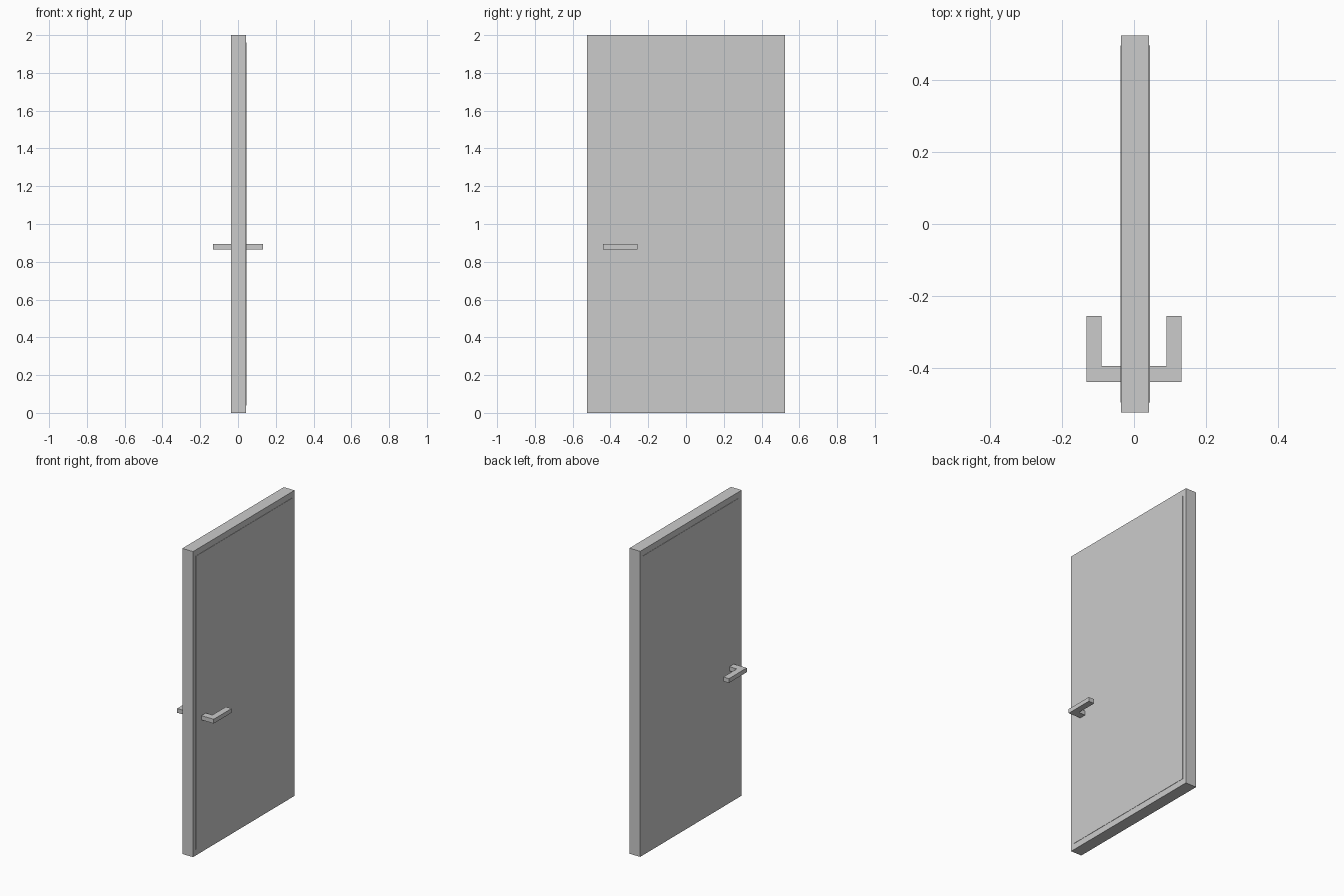
import bpy, bmesh

if "Cube" in bpy.data.objects:
    bpy.data.objects.remove(bpy.data.objects["Cube"])


def prism(name, outline, z0, z1):
    """Extrude a flat xy outline upward from z0 to z1."""
    bm = bmesh.new()
    face = bm.faces.new([bm.verts.new((x, y, z0)) for x, y in outline])
    top = bmesh.ops.extrude_face_region(bm, geom=[face])["geom"]
    bmesh.ops.translate(bm, vec=(0, 0, z1 - z0),
                        verts=[v for v in top if isinstance(v, bmesh.types.BMVert)])
    bmesh.ops.recalc_face_normals(bm, faces=bm.faces)
    mesh = bpy.data.meshes.new(name)
    bm.to_mesh(mesh)
    bm.free()
    obj = bpy.data.objects.new(name, mesh)
    bpy.context.collection.objects.link(obj)
    return obj


def rect(x0, x1, y):
    return [(x0, -y), (x1, -y), (x1, y), (x0, y)]


BACK, FRONT = -0.036, 0.042   # the two broad faces of the door
LIP = 0.002                   # height of the raised panels

# Door slab
prism("door_slab", rect(BACK, FRONT, 0.525), 0, 2)

# Thin raised panel on each broad face
prism("panel_right", rect(FRONT - 0.005, FRONT + LIP, 0.497), 0.04, 1.96)
prism("panel_left", rect(BACK - LIP, BACK + 0.005, 0.497), 0.04, 1.96)

# L-shaped lever handle on each side
lever = [(0.03, -0.44), (0.132, -0.44), (0.132, -0.256),
         (0.091, -0.256), (0.091, -0.395), (0.03, -0.395)]
for name, side in (("handle_right", 1), ("handle_left", -1)):
    prism(name, [(side * x, y) for x, y in lever], 0.866, 0.894)
